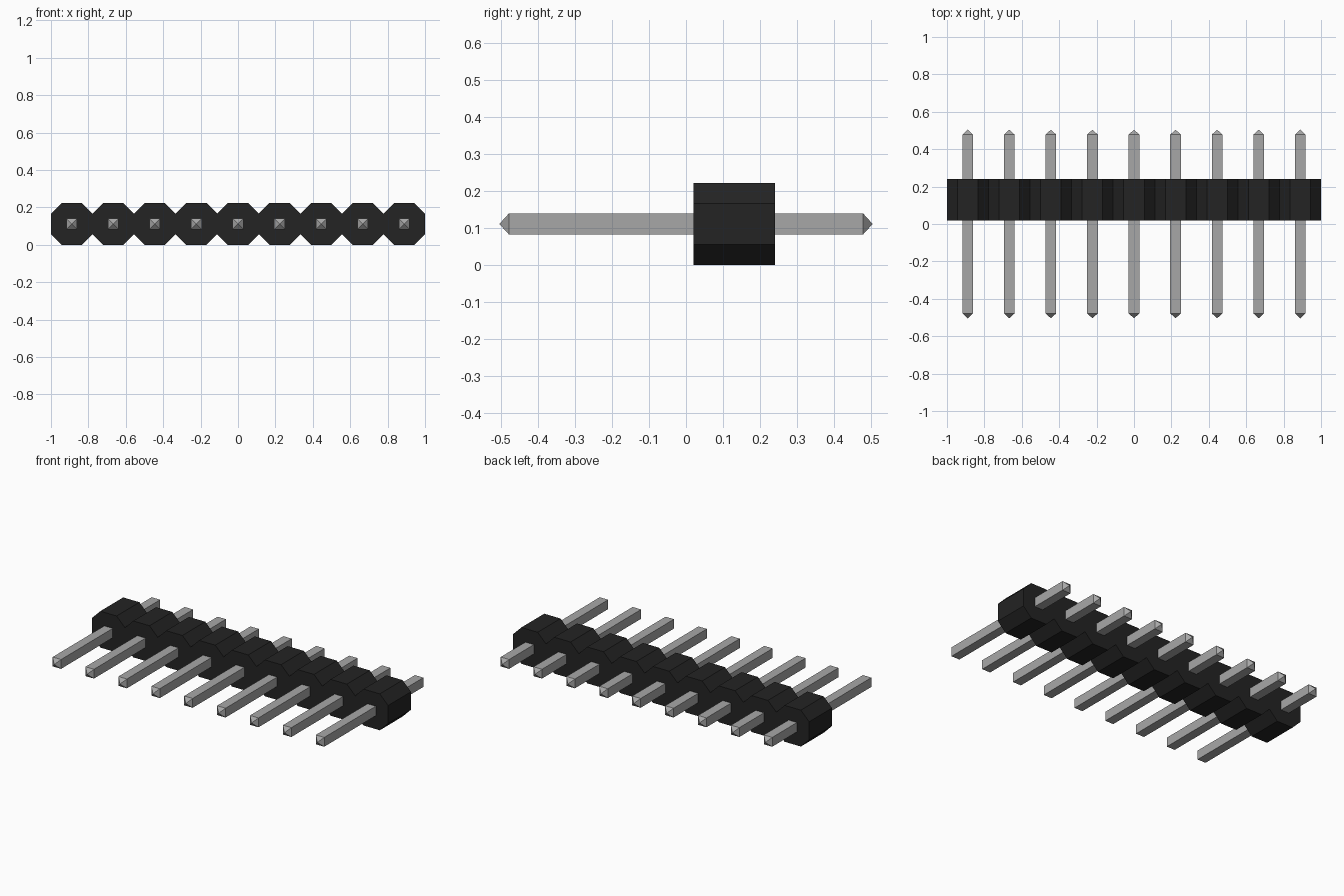
import bpy, bmesh

cube = bpy.data.objects.get("Cube")
if cube:
    bpy.data.objects.remove(cube, do_unlink=True)

COUNT = 9
PITCH = 2 / COUNT
HALF = PITCH / 2          # half the height of the housing
FLAT = 0.055              # half the length of each straight octagon side
BODY_Y = (0.02, 0.24)
PIN_HALF = 0.0285
PIN_Y = 0.504
TIP = 0.026


def material(name, rgb):
    m = bpy.data.materials.new(name)
    m.use_nodes = True
    m.diffuse_color = (*rgb, 1)
    m.node_tree.nodes["Principled BSDF"].inputs["Base Color"].default_value = (*rgb, 1)
    return m


def make_object(name, bm, mat):
    bmesh.ops.recalc_face_normals(bm, faces=bm.faces)
    mesh = bpy.data.meshes.new(name)
    bm.to_mesh(mesh)
    bm.free()
    mesh.materials.append(mat)
    obj = bpy.data.objects.new(name, mesh)
    bpy.context.collection.objects.link(obj)
    return obj


black = material("black plastic", (0.017, 0.017, 0.017))
metal = material("grey metal", (0.39, 0.39, 0.39))
centres = [(i - (COUNT - 1) / 2) * PITCH for i in range(COUNT)]

# Housing: a row of joined octagons extruded front to back
top = [(-1, HALF + FLAT)]
for x in centres:
    top += [(x - FLAT, PITCH), (x + FLAT, PITCH), (x + HALF, HALF + FLAT)]
outline = top + [(x, PITCH - z) for x, z in reversed(top)]
bm = bmesh.new()
face = bm.faces.new([bm.verts.new((x, BODY_Y[0], z)) for x, z in outline])
ext = bmesh.ops.extrude_face_region(bm, geom=[face])
moved = [v for v in ext["geom"] if isinstance(v, bmesh.types.BMVert)]
bmesh.ops.translate(bm, verts=moved, vec=(0, BODY_Y[1] - BODY_Y[0], 0))
make_object("housing", bm, black)

# Pins: square bars with a pyramid point at each end
for i, x in enumerate(centres):
    bm = bmesh.new()
    bmesh.ops.create_cube(bm, size=1)
    bmesh.ops.scale(bm, verts=bm.verts,
                    vec=(2 * PIN_HALF, 2 * (PIN_Y - TIP), 2 * PIN_HALF))
    for end in [f for f in bm.faces if abs(f.normal.y) > 0.9]:
        side = 1 if end.normal.y > 0 else -1
        tip = bmesh.ops.poke(bm, faces=[end])["verts"][0]
        tip.co.y = side * PIN_Y
    pin = make_object(f"pin_{i + 1}", bm, metal)
    pin.location = (x, 0, HALF)
